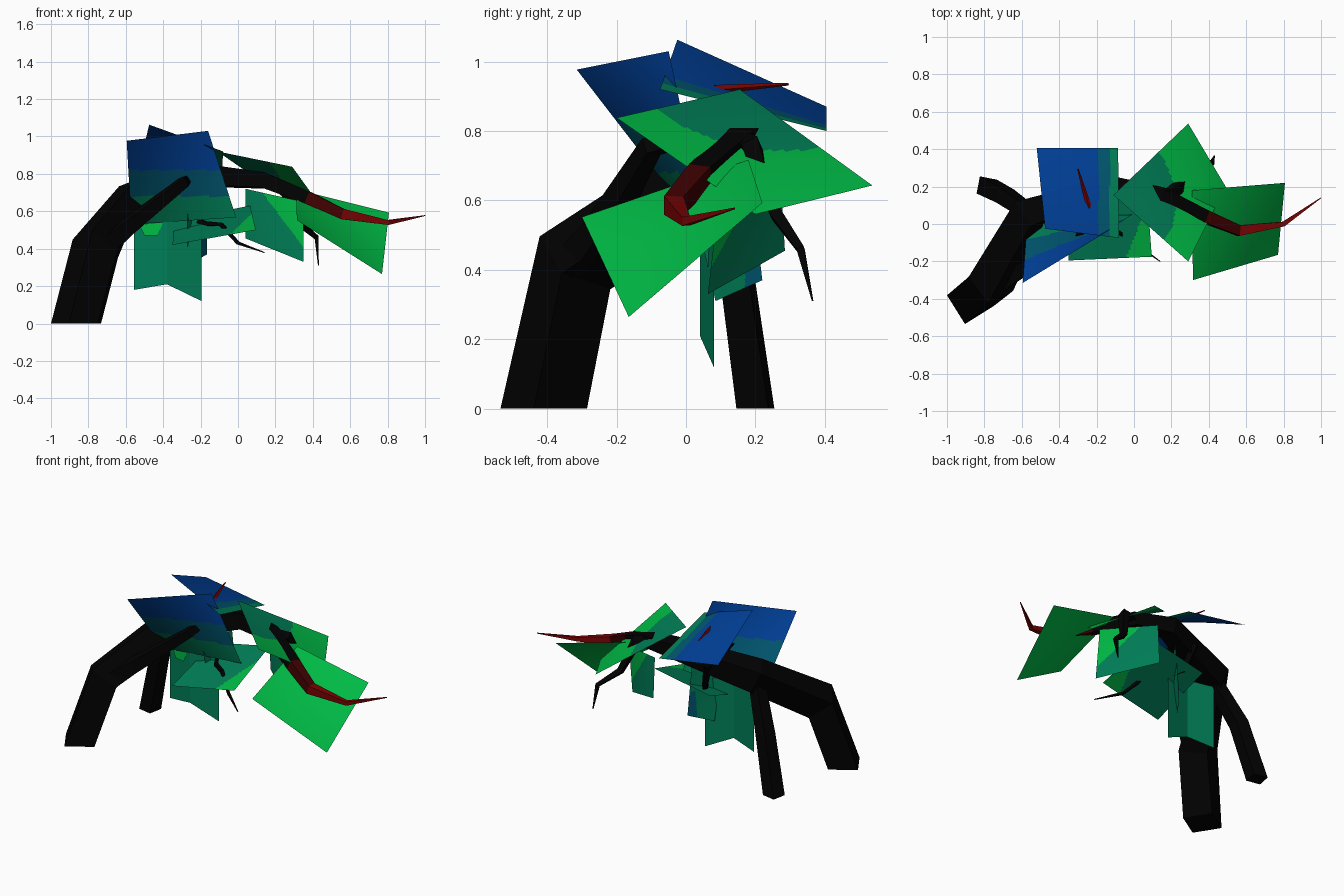
import bpy, bmesh, math
from mathutils import Vector

cube = bpy.data.objects.get("Cube")
if cube:
    bpy.data.objects.remove(cube, do_unlink=True)


def material(name, rgb):
    m = bpy.data.materials.new(name)
    m.use_nodes = True
    col = (*rgb, 1)
    m.diffuse_color = col
    bsdf = m.node_tree.nodes["Principled BSDF"]
    bsdf.inputs["Base Color"].default_value = col
    bsdf.inputs["Roughness"].default_value = 1
    return m


BARK = [material("black bark", (.0005, .0005, .0005)),
        material("dark red bark", (.05, 0, 0)),
        material("red bark", (.2, .001, .001))]
LEAF = [material("leaf blue", (0, .05, .31)),
        material("leaf blue teal", (0, .092, .16)),
        material("leaf teal", (0, .21, .095)),
        material("leaf green", (0, .49, .06))]
BLUE, BLUE_TEAL, TEAL, GREEN = range(4)


def finish(name, bm, mats):
    me = bpy.data.meshes.new(name)
    bm.to_mesh(me)
    bm.free()
    for m in mats:
        me.materials.append(m)
    ob = bpy.data.objects.new(name, me)
    bpy.context.collection.objects.link(ob)
    return ob


def branch(name, path, colours=None, grounded=False, turn=0, sides=4):
    """Tapered square limb through (x, y, z, radius) points; colours are per segment."""
    pts = [Vector(p[:3]) for p in path]
    n = len(pts)
    colours = colours or [0] * (n - 1)
    bm = bmesh.new()
    rings, axis, last = [], None, None
    for i, p in enumerate(pts):
        a, b = pts[max(i - 1, 0)], pts[min(i + 1, n - 1)]
        t = (b - a).normalized()
        if i == 0 and grounded:
            t = Vector((0, 0, 1))
        if axis is None:
            axis = Vector((math.cos(math.radians(turn)), math.sin(math.radians(turn)), 0))
            axis = (axis - t * axis.dot(t)).normalized()
        else:
            axis = last.rotation_difference(t) @ axis
        last, side = t, t.cross(axis)
        ring = []
        for k in range(sides):
            w = math.tau * k / sides
            ring.append(bm.verts.new(p + (axis * math.cos(w) + side * math.sin(w)) * path[i][3]))
        rings.append(ring)
    for i in range(n - 1):
        for k in range(sides):
            j = (k + 1) % sides
            f = bm.faces.new((rings[i][k], rings[i][j], rings[i + 1][j], rings[i + 1][k]))
            f.material_index = colours[i]
    bm.faces.new(rings[0][::-1])
    bm.faces.new(rings[-1]).material_index = colours[-1]
    return finish(name, bm, BARK)


def leaf(name, corners, rule, n=40):
    """Thin four-cornered sheet, coloured in bands by a rule on position."""
    a, b, c, d = map(Vector, corners)
    bm = bmesh.new()
    grid = [[bm.verts.new(a.lerp(b, i / n).lerp(d.lerp(c, i / n), j / n))
             for i in range(n + 1)] for j in range(n + 1)]
    for j in range(n):
        for i in range(n):
            f = bm.faces.new((grid[j][i], grid[j][i + 1], grid[j + 1][i + 1], grid[j + 1][i]))
            f.material_index = rule(f.calc_center_median())
    return finish(name, bm, LEAF)


# Limbs
branch("main_trunk", [(-.875, -.41, 0, .128), (-.765, -.32, .42, .128), (-.56, .06, .68, .11),
                      (-.1, .2, .785, .075), (.14, .155, .765, .058), (.38, .04, .67, .047),
                      (.56, -.035, .585, .04), (.8, 0, .54, .018), (1, .14, .577, .003)],
       [0, 0, 0, 0, 0, 1, 2, 2], grounded=True, turn=167)
branch("back_prop", [(-.787, .2, 0, .066), (-.69, .15, .36, .06), (-.56, .06, .66, .05)],
       grounded=True, turn=124)
branch("front_branch", [(-.74, -.32, .4, .075), (-.6, -.245, .51, .056), (-.29, -.1, .755, .036),
                        (-.26, .06, .79, .022), (-.24, .09, .92, .015), (-.3, .295, .935, .004)],
       [0, 0, 0, 0, 2])
branch("hanging_branch", [(.13, .15, .765, .04), (.235, .19, .755, .036), (.26, .215, .67, .03),
                          (.3, .26, .56, .024), (.42, .33, .46, .016), (.43, .365, .31, .003)])
branch("inner_twig", [(-.3, .2, .74, .03), (-.25, .16, .56, .02), (-.17, .01, .535, .016),
                      (-.09, -.04, .53, .014), (0, -.1, .43, .011), (.14, -.2, .38, .003)])

# Upper leaves
leaf("end_leaf", [(.31, .18, .717), (.807, .22, .593), (.77, -.165, .264), (.315, -.3, .552)],
     lambda p: GREEN)
joint = Vector((-.11, .155, .92))
leaf("middle_leaf", [joint, (.29, .537, .643), (.49, .2, .56), (.29, -.2, .838)],
     lambda p: TEAL if (p - joint).length < .37 else GREEN)
leaf("top_leaf", [(-.475, -.025, 1.063), (-.08, -.075, .92), (-.085, .405, .8), (-.52, .405, .87)],
     lambda p: BLUE if p.x < -.19 else BLUE_TEAL if p.x < -.13 else TEAL)
leaf("front_leaf", [(-.595, -.315, .977), (-.16, -.05, 1.03), (-.01, .05, .567), (-.57, .03, .53)],
     lambda p: BLUE if p.z > .82 else BLUE_TEAL if p.z > .68 else TEAL)

# Lower leaves
leaf("low_leaf", [(-.35, -.195, .42), (.095, -.175, .5), (.065, .24, .63), (-.34, .23, .55)],
     lambda p: GREEN if p.x > .03 + p.y * .4 else TEAL)
leaf("hanging_leaf_right_half", [(-.38, .04, .6), (-.195, .08, .58), (-.195, .08, .12), (-.38, .04, .21)],
     lambda p: TEAL)
leaf("hanging_leaf_left_half", [(-.555, .08, .6), (-.38, .04, .6), (-.38, .04, .21), (-.555, .08, .18)],
     lambda p: TEAL)
leaf("green_patch", [(-.53, .066, .53), (-.4, .037, .54), (-.43, .043, .47), (-.5, .059, .47)],
     lambda p: GREEN, n=1)
leaf("centre_leaf", [(.04, .27, .72), (.35, .1, .65), (.35, .063, .33), (.04, .285, .455)],
     lambda p: GREEN if p.x > .13 + (.7 - p.z) * .75 else TEAL)
leaf("inner_leaf", [(-.27, .01, .64), (-.17, .18, .7), (-.165, .22, .37), (-.27, .085, .31)],
     lambda p: BLUE_TEAL if p.y > .17 and p.z < .52 else TEAL)
